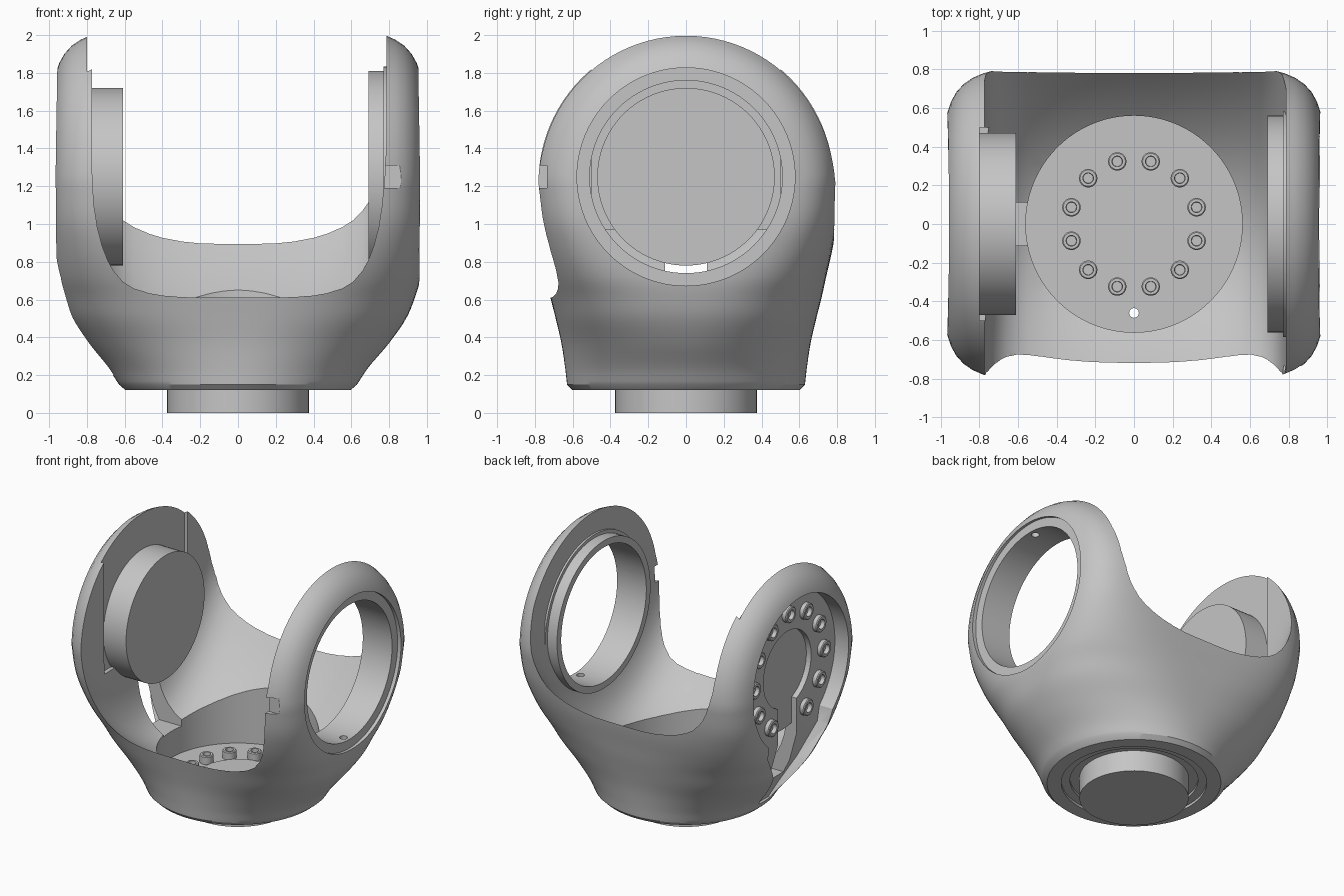
import bpy, bmesh, math
from mathutils import Matrix, Vector

cube = bpy.data.objects.get("Cube")
if cube:
    bpy.data.objects.remove(cube, do_unlink=True)

grey = bpy.data.materials.new("light grey metal")
grey.use_nodes = True
COLOUR = (0.56, 0.56, 0.56, 1)
grey.diffuse_color = COLOUR
for node in grey.node_tree.nodes:
    if node.type == 'BSDF_PRINCIPLED':
        node.inputs["Base Color"].default_value = COLOUR

UP = Matrix.Identity(4)
RIGHT = Matrix.Rotation(math.pi / 2, 4, 'Y')
LEFT = Matrix.Rotation(-math.pi / 2, 4, 'Y')
PIVOT = Vector((0, 0, 1.25))


def loft(name, rings, place=UP, ends="both"):
    """Skin a list of rings; ends is both, bottom (one cap) or loop."""
    bm = bmesh.new()
    rows = [[bm.verts.new(place @ Vector(p)) for p in ring] for ring in rings]
    pairs = list(zip(rows, rows[1:]))
    if ends == "loop":
        pairs.append((rows[-1], rows[0]))
    else:
        bm.faces.new(rows[0])
    if ends == "both":
        bm.faces.new(rows[-1])
    for low, high in pairs:
        for i in range(len(low)):
            bm.faces.new((low[i - 1], low[i], high[i], high[i - 1]))
    bmesh.ops.remove_doubles(bm, verts=bm.verts, dist=0.0001)
    bmesh.ops.recalc_face_normals(bm, faces=bm.faces)
    mesh = bpy.data.meshes.new(name)
    bm.to_mesh(mesh)
    bm.free()
    mesh.materials.append(grey)
    ob = bpy.data.objects.new(name, mesh)
    bpy.context.collection.objects.link(ob)
    return ob


def lathe(name, profile, origin=(0, 0, 0), axis=UP, segs=64, ends="both"):
    """Turn (radius, distance along axis) points around an axis."""
    turn = [math.tau * i / segs for i in range(segs)]
    rings = [[(r * math.cos(t), r * math.sin(t), d) for t in turn] for r, d in profile]
    return loft(name, rings, Matrix.Translation(origin) @ axis, ends)


def rod(name, r, start, end, origin=(0, 0, 0), axis=UP, segs=64):
    return lathe(name, [(r, start), (r, end)], origin, axis, segs)


def box(name, x, y, z):
    return loft(name, [[(x[0], y[0], h), (x[1], y[0], h), (x[1], y[1], h), (x[0], y[1], h)] for h in z])


def cut(ob, cutters):
    bpy.context.view_layer.objects.active = ob
    for c in cutters:
        c.hide_render = True
        mod = ob.modifiers.new("cut", 'BOOLEAN')
        mod.operation = 'DIFFERENCE'
        mod.solver = 'EXACT'
        mod.object = c
        bpy.ops.object.modifier_apply(modifier=mod.name)


def smooth(ob):
    bpy.ops.object.select_all(action='DESELECT')
    ob.select_set(True)
    bpy.context.view_layer.objects.active = ob
    bpy.ops.object.shade_smooth_by_angle(angle=math.radians(28))


# Body: rounded sections (height, half width, half depth, squareness)
SECTIONS = [(.15, .63, .63, 2), (.24, .69, .64, 2.05), (.37, .80, .66, 2.2),
            (.5, .89, .69, 2.5), (.62, .94, .72, 2.8), (.72, .967, .742, 3.3),
            (.88, .983, .778, 4.2), (1.04, .988, .802, 5.2), (1.22, .988, .819, 5.8)]


def slope(i):
    a, b = SECTIONS[max(i - 1, 0)], SECTIONS[min(i + 1, len(SECTIONS) - 1)]
    return [(q - p) / (b[0] - a[0]) for p, q in zip(a, b)]


def section(z, a, b, n, segs=128):
    ring = []
    for i in range(segs):
        t = math.tau * i / segs
        c, s = math.cos(t), math.sin(t)
        if i % (segs // 2) == 0:
            s = 0
        r = (abs(c / a) ** n + abs(s / b) ** n) ** (-1 / n)
        ring.append((r * c, r * s, z))
    return ring


rings = [section(.12, .595, .60, 2)]
STEPS = 5
for i in range(len(SECTIONS) - 1):
    p, q, m, k = SECTIONS[i], SECTIONS[i + 1], slope(i), slope(i + 1)
    h = q[0] - p[0]
    for j in range(STEPS):
        t = j / STEPS
        u = 1 - t
        rings.append(section(*[
            u * u * (1 + 2 * t) * p[e] + t * u * u * h * m[e]
            + t * t * (3 - 2 * t) * q[e] - t * t * u * h * k[e] for e in range(4)]))
# Round ear tops: swing the widest section about the cross axis until it closes
widest = section(*SECTIONS[-1])
for j in range(25):
    t = math.pi / 2 * j / 24
    rings.append([(x, y * math.cos(t), z + abs(y) * math.sin(t)) for x, y, z in widest])
body = loft("yoke_body", rings, ends="bottom")

# Saddle-shaped opening between the ears
side = [(.1, .001), (.2, .003), (.3, .012), (.4, .03), (.47, .05), (.55, .083), (.61, .12),
        (.66, .17), (.69, .212), (.72, .27), (.745, .345), (.764, .45), (.775, .6),
        (.785, .75), (.785, 3)]
outline = [(max(-x, -.772), h) for x, h in reversed(side)] + side
saddle = []
for i in range(41):
    y = -1 + i / 20
    saddle.append([(x, y, .335 + .72 * (y + .1) ** 2 + h) for x, h in outline])
opening = loft("opening_cutter", saddle)

# Tapered cable channel down the right side (height, depth, half width)
taper = [(.2, -.64, .07), (.32, -.7, .11), (.5, -.79, .2), (.72, -.85, .36), (.9, -.85, .4)]
channel = loft("channel_cutter", [[(x, -w, z), (x, w, z), (-1.3, w, z), (-1.3, -w, z)]
                                  for z, x, w in taper])
cutters = [
    opening, channel,
    box("slot_cutter", (-1.2, -.5), (-.11, .11), (.4, 1)),
    box("pocket_cutter", (-.8, -.5), (-.5, .5), (.97, 2.2)),
    rod("well_cutter", .56, .2, 1.1, segs=96),
    rod("bore_cutter", .51, .6, 1.2, PIVOT, RIGHT, 96),
    rod("bore_lip_cutter", .577, .935, 1.2, PIVOT, RIGHT, 96),
    rod("recess_cutter", .57, .85, 1.3, PIVOT, LEFT, 96),
    rod("hub_cutter", .285, .7, 1, PIVOT, LEFT),
    rod("base_recess_cutter", .5, -.1, .14),
    rod("base_groove_cutter", .44, -.1, .16),
    rod("drain_cutter", .025, -.1, .5, (0, -.46, 0), segs=24),
    rod("oil_hole_cutter", .028, -.6, .6, (.885, 0, 1.25), segs=24),
    box("notch_cutter", (.7, .87), (-1, -.735), (1.19, 1.31)),
]
cut(body, cutters)
for c in cutters:
    bpy.data.objects.remove(c, do_unlink=True)
parts = [body]

# Left ear: bearing flange around the bore
parts.append(lathe("bearing_flange", [(.51, .69), (.56, .69), (.56, .77), (.585, .77),
                                      (.585, .8), (.51, .8)], PIVOT, RIGHT, 96, "loop"))

# Right ear: drum seated in the pocket
parts.append(rod("side_drum", .47, .61, .81, PIVOT, LEFT, 96))

# Base drum and the hub plate in the well
parts.append(rod("base_drum", .375, 0, .18))
parts.append(rod("well_hub", .285, .17, .207))


def bolt_circle(name, origin, axis, radius, size, height, angles):
    head = [(size, -.02), (size, height - .006), (size * .88, height),
            (size * .58, height), (size * .54, height - .03)]
    for i, angle in enumerate(angles):
        t = math.radians(angle)
        spot = axis @ Vector((radius * math.cos(t), radius * math.sin(t), 0))
        parts.append(lathe(f"{name}_bolt_{i + 1}", head, Vector(origin) + spot, axis, 18))


# Bolts in the well, and in the right ear with a gap over the cable slot
bolt_circle("well", (0, 0, .2), UP, .335, .048, .06, range(15, 360, 30))
bolt_circle("ear", (-.85, 0, 1.25), LEFT, .42, .062, .035, range(-150, 180, 30))

for part in parts:
    smooth(part)
